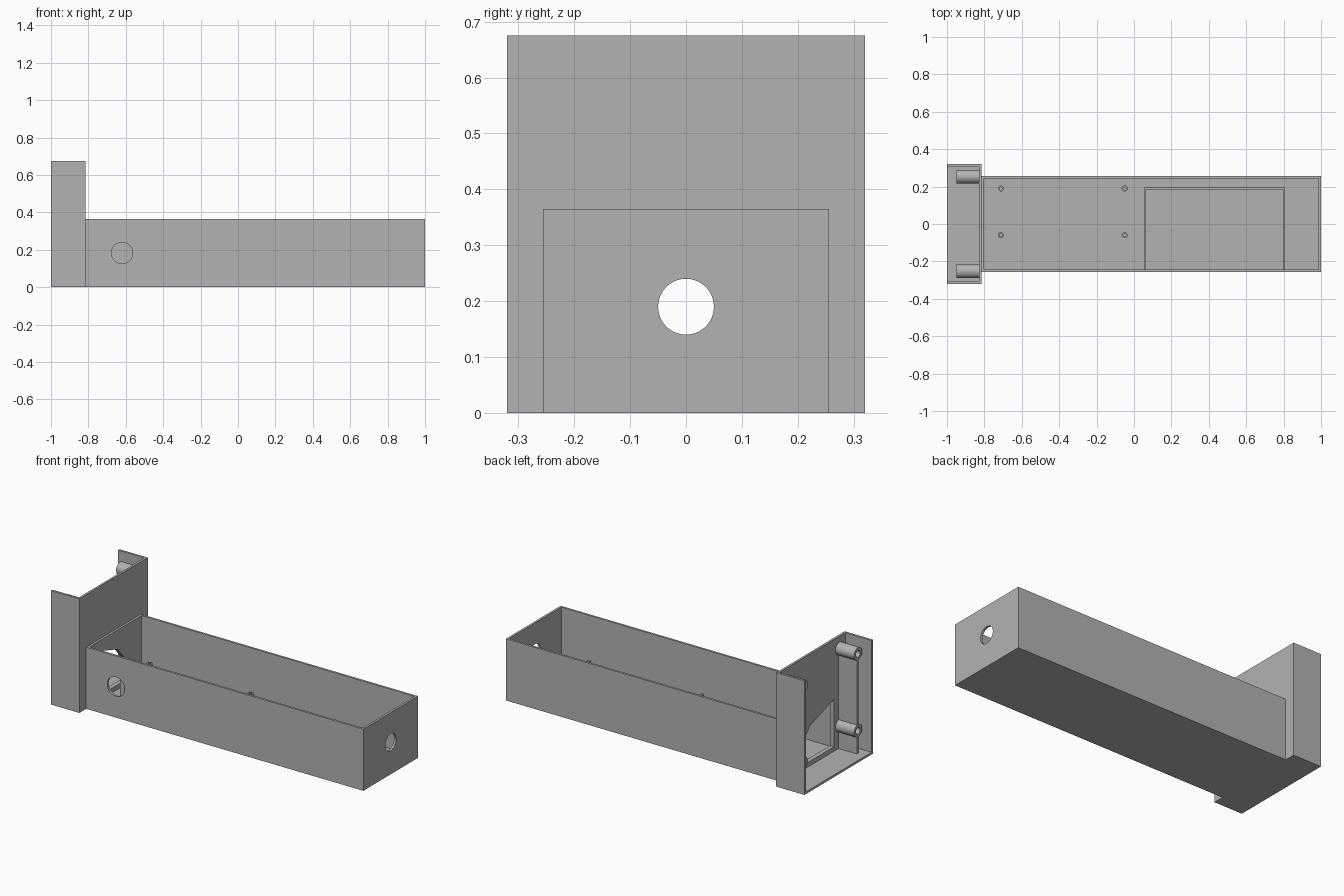
import bpy, bmesh, math
from mathutils import Matrix, Vector

cube = bpy.data.objects.get("Cube")
if cube:
    bpy.data.objects.remove(cube, do_unlink=True)

GREY = (0.45, 0.45, 0.45, 1)
mat = bpy.data.materials.new("plain_grey")
mat.use_nodes = True
mat.diffuse_color = GREY
mat.node_tree.nodes["Principled BSDF"].inputs["Base Color"].default_value = GREY


def finish(name, bm):
    bmesh.ops.recalc_face_normals(bm, faces=bm.faces)
    mesh = bpy.data.meshes.new(name)
    bm.to_mesh(mesh)
    bm.free()
    obj = bpy.data.objects.new(name, mesh)
    bpy.context.collection.objects.link(obj)
    mesh.materials.append(mat)
    return obj


def box(name, lo, hi):
    lo, hi = Vector(lo), Vector(hi)
    bm = bmesh.new()
    bmesh.ops.create_cube(bm, size=1)
    for v in bm.verts:
        v.co = (lo + hi) / 2 + v.co * (hi - lo)
    return finish(name, bm)


def rod(name, start, axis, length, radius, sides=40):
    bm = bmesh.new()
    d = Vector(axis)
    m = Matrix.Translation(Vector(start) + d * length / 2) @ d.to_track_quat('Z', 'Y').to_matrix().to_4x4()
    bmesh.ops.create_cone(bm, cap_ends=True, segments=sides, radius1=radius,
                          radius2=radius, depth=length, matrix=m)
    return finish(name, bm)


def prism(name, outline, x0, x1):
    bm = bmesh.new()
    face = bm.faces.new([bm.verts.new((x0, y, z)) for y, z in outline])
    res = bmesh.ops.extrude_face_region(bm, geom=[face])
    verts = [g for g in res["geom"] if isinstance(g, bmesh.types.BMVert)]
    bmesh.ops.translate(bm, verts=verts, vec=(x1 - x0, 0, 0))
    return finish(name, bm)


def cut(obj, *cutters):
    for c in cutters:
        c.hide_render = True
        mod = obj.modifiers.new("cut", 'BOOLEAN')
        mod.operation = 'DIFFERENCE'
        mod.solver = 'EXACT'
        mod.object = c
        bpy.context.view_layer.objects.active = obj
        bpy.ops.object.modifier_apply(modifier=mod.name)
        bpy.data.objects.remove(c, do_unlink=True)


def smooth(obj):
    bpy.ops.object.select_all(action='DESELECT')
    obj.select_set(True)
    bpy.context.view_layer.objects.active = obj
    bpy.ops.object.shade_smooth_by_angle(angle=math.radians(30))


T = 0.013                       # wall thickness
JOIN = -0.815                   # plane where head meets tray
HEAD_Y, HEAD_Z = 0.32, 0.675
TRAY_Y, TRAY_Z = 0.256, 0.365


def passage():
    # Slanted cable opening between head and tray
    return prism("passage_cutter", [(-0.2, 0.04), (-0.2, 0.32), (0.02, 0.25),
                                    (0.06, 0.205), (0.2, 0.05), (0.2, 0.04)], -0.86, -0.78)


# Long open tray with holes in its front and end walls
tray = box("tray", (JOIN, -TRAY_Y, 0), (1, TRAY_Y, TRAY_Z))
cut(tray,
    box("tray_cutter", (JOIN + T, -TRAY_Y + T, T), (1 - T, TRAY_Y - T, 1)),
    rod("front_hole_cutter", (-0.62, -0.3, 0.183), (0, 1, 0), 0.1, 0.057),
    rod("end_hole_cutter", (0.9, 0, 0.19), (1, 0, 0), 0.2, 0.05),
    passage())
smooth(tray)

# Tall head, open on its outer side and at the top
head = box("head", (-1, -HEAD_Y, 0), (JOIN, HEAD_Y, HEAD_Z))
cut(head,
    box("head_cutter", (-1.1, -HEAD_Y + T, T), (JOIN - T, HEAD_Y - T, 1)),
    passage())

# Hollow mounting posts and their ribs, mirrored across the head
for side, word in ((-1, "right"), (1, "left")):
    y = side * 0.253
    for z, level in ((0.148, "lower"), (0.603, "upper")):
        post = rod(f"{level}_{word}_mount_post", (JOIN - T / 2, y, z), (-1, 0, 0), 0.128, 0.037)
        cut(post, rod("bore_cutter", (-0.85, y, z), (-1, 0, 0), 0.2, 0.02))
        smooth(post)
    for lo, hi, level in ((T, 0.113, "lower"), (0.183, 0.568, "upper")):
        box(f"{level}_{word}_rib", (-0.947, y - 0.008, lo), (JOIN - T, y + 0.008, hi))

# Board pad with four hollow standoffs
box("board_pad", (-0.73, -0.08, T / 2), (-0.035, 0.205, T + 0.006))
for x in (-0.712, -0.05):
    for y in (-0.06, 0.19):
        standoff = rod("board_standoff", (x, y, T), (0, 0, 1), 0.115, 0.016, 24)
        cut(standoff, rod("screw_cutter", (x, y, 0.05), (0, 0, 1), 0.2, 0.008, 24))
        smooth(standoff)

# Low partition around the battery bay
FRAME_Z = 0.1
for x, word in ((0.054, "inner"), (0.796, "outer")):
    box(f"{word}_bay_wall", (x, -TRAY_Y + T, T), (x + 0.011, 0.195, FRAME_Z))
box("back_bay_wall", (0.065, 0.184, T), (0.796, 0.195, FRAME_Z))
